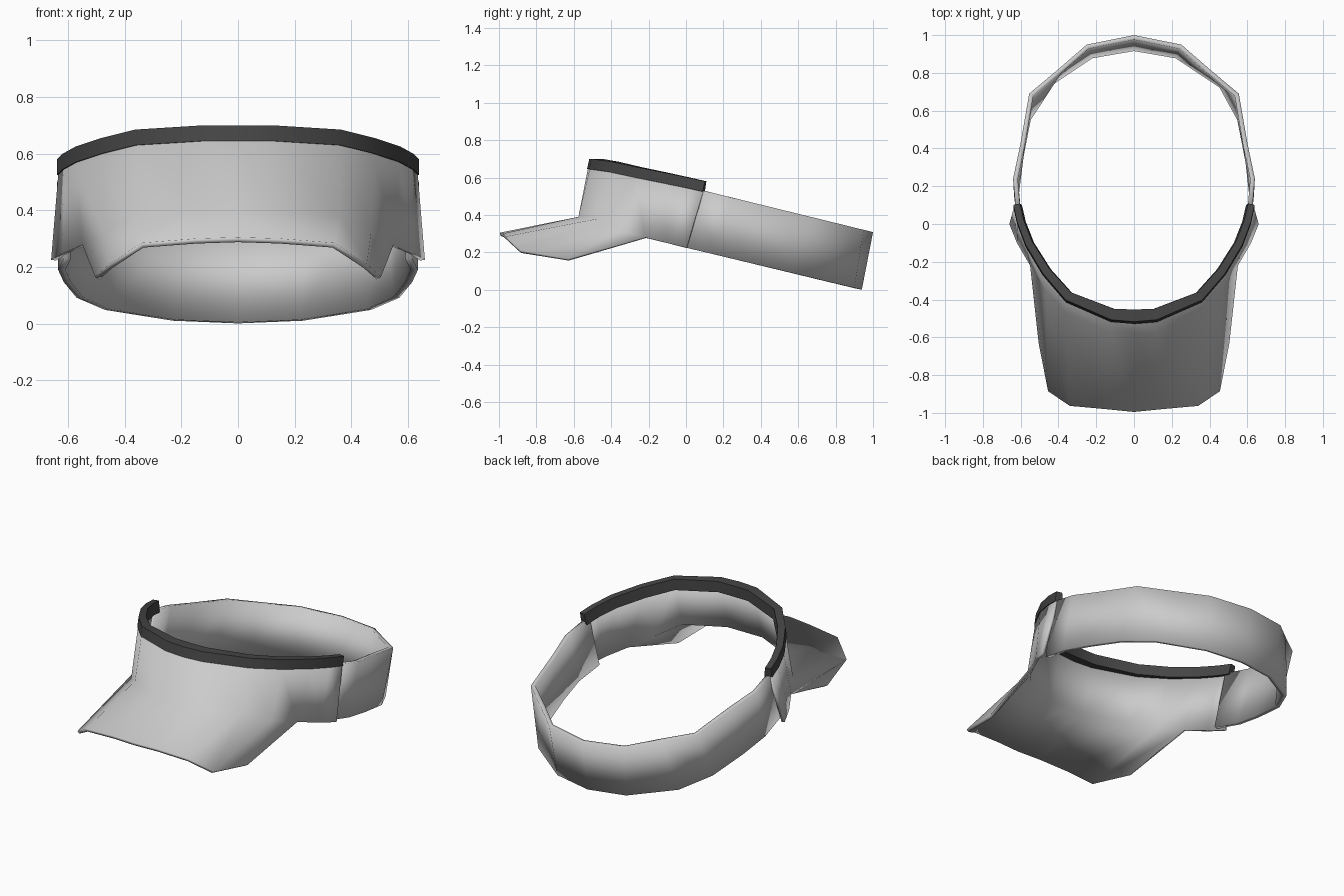
import bpy, bmesh
from mathutils import Vector

cube = bpy.data.objects.get("Cube")
if cube:
    bpy.data.objects.remove(cube)


def material(name, value):
    mat = bpy.data.materials.new(name)
    mat.use_nodes = True
    colour = (value, value, value, 1)
    mat.diffuse_color = colour
    mat.node_tree.nodes["Principled BSDF"].inputs["Base Color"].default_value = colour
    return mat


fabric = material("light grey fabric", 0.6)
edging = material("dark grey edging", 0.06)


def mirrored(points):
    """Half profile from the centre out to +x becomes a full row from -x to +x."""
    half = [Vector(p) for p in points]
    left = [Vector((-p.x, p.y, p.z)) for p in reversed(half[1:])]
    return left + half


def loft(bm, a, b, first=0, flip=False):
    """Quads between two rows of bmesh vertices."""
    for i in range(first, len(a) - 1 - first):
        quad = [a[i], b[i], b[i + 1], a[i + 1]]
        bm.faces.new(quad[::-1] if flip else quad)


def finish(bm, name, mat, thickness=0, angle=None):
    mesh = bpy.data.meshes.new(name)
    bm.to_mesh(mesh)
    bm.free()
    ob = bpy.data.objects.new(name, mesh)
    bpy.context.collection.objects.link(ob)
    mesh.materials.append(mat)
    if thickness:
        solid = ob.modifiers.new("thickness", 'SOLIDIFY')
        solid.thickness = thickness
        solid.offset = -1
    bpy.ops.object.select_all(action='DESELECT')
    ob.select_set(True)
    bpy.context.view_layer.objects.active = ob
    if angle is None:
        bpy.ops.object.shade_smooth()
    else:
        bpy.ops.object.shade_smooth_by_angle(angle=angle)
    return ob


# Front band with the brim growing out of its lower edge
band_top = mirrored([(0, -.525, .645), (.12, -.515, .645), (.36, -.41, .63),
                     (.48, -.27, .60), (.57, -.12, .57), (.615, 0, .545), (.635, .09, .525)])
band_low = mirrored([(0, -.575, .39), (.12, -.575, .39), (.36, -.47, .38),
                     (.47, -.35, .32), (.55, -.22, .28), (.62, -.1, .25), (.66, 0, .225)])
brim_edge = mirrored([(0, -.995, .305), (.15, -.98, .30), (.34, -.963, .285),
                      (.455, -.885, .21), (.505, -.63, .165)])
bm = bmesh.new()
top = [bm.verts.new(p) for p in band_top]
low = [bm.verts.new(p) for p in band_low]
edge = [bm.verts.new(p) for p in brim_edge]
loft(bm, top, low)
loft(bm, low[2:-2], edge)
finish(bm, "front_band_and_brim", fabric, 0.018)

# Dark edging folded over the top of the front band
bm = bmesh.new()
rings = []
count = len(band_top)
for i, p in enumerate(band_top):
    along = band_top[min(i + 1, count - 1)] - band_top[max(i - 1, 0)]
    inward = Vector((-along.y, along.x, 0)).normalized()
    width = 0.035 + 0.03 * (1 - abs(p.x) / 0.635)
    out_low = p - inward * 0.004
    out_top = out_low + Vector((0, .012, .055))
    in_top = out_top + inward * width
    in_low = in_top + inward * 0.012 - Vector((0, .012, .065))
    rings.append([bm.verts.new(v) for v in (out_low, out_top, in_top, in_low)])
for a, b in zip(rings, rings[1:]):
    for k in range(4):
        n = (k + 1) % 4
        bm.faces.new((a[k], b[k], b[n], a[n]))
bm.faces.new(rings[0])
bm.faces.new(rings[-1])
bmesh.ops.recalc_face_normals(bm, faces=bm.faces)
finish(bm, "top_edging", edging, angle=0.7)

# Back strap lying in a tilted plane
strap_top = [(0, 1), (.25, .95), (.40, .82), (.555, .69), (.602, .42), (.64, .24), (.625, .06)]
strap_low = [(0, .94), (.23, .90), (.47, .74), (.57, .56), (.615, .33), (.635, .15), (.615, -.02)]
bm = bmesh.new()
top = [bm.verts.new(p) for p in mirrored([(x, y, .553 - .245 * y) for x, y in strap_top])]
low = [bm.verts.new(p) for p in mirrored([(x, y, .225 - .239 * y) for x, y in strap_low])]
loft(bm, top, low, flip=True)
finish(bm, "back_strap", fabric, 0.025, angle=0.9)
